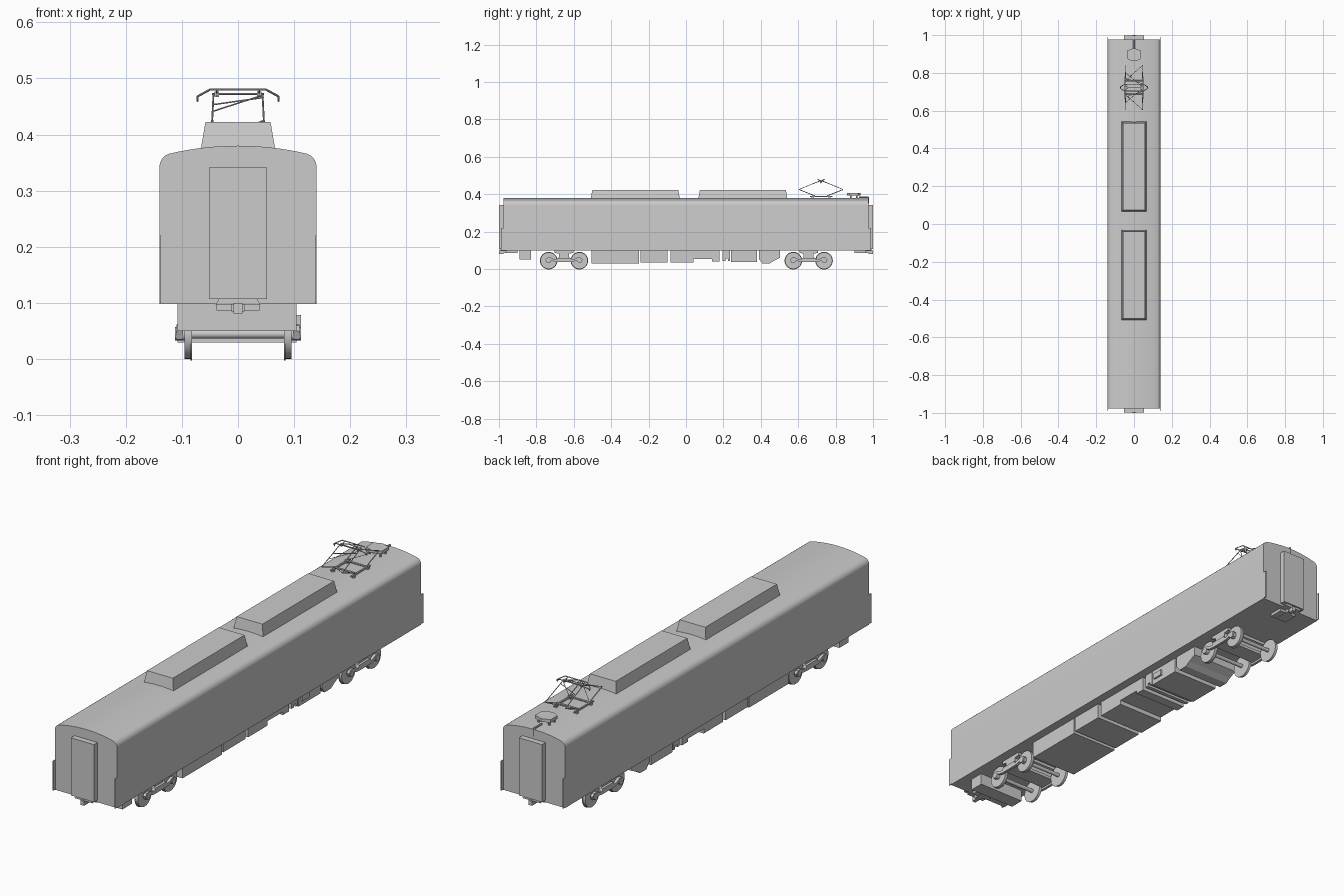
import bpy, bmesh, math
from mathutils import Vector, Matrix

if "Cube" in bpy.data.objects:
    bpy.data.objects.remove(bpy.data.objects["Cube"])


def finish(name, bm, smooth=False):
    bmesh.ops.recalc_face_normals(bm, faces=bm.faces)
    me = bpy.data.meshes.new(name)
    bm.to_mesh(me)
    bm.free()
    ob = bpy.data.objects.new(name, me)
    bpy.context.collection.objects.link(ob)
    if smooth:
        bpy.ops.object.select_all(action='DESELECT')
        ob.select_set(True)
        bpy.context.view_layer.objects.active = ob
        bpy.ops.object.shade_smooth_by_angle(angle=math.radians(32))
    return ob


def add_box(bm, x0, x1, y0, y1, z0, z1, taper=0.0):
    lo = [bm.verts.new((x, y, z0)) for x, y in ((x0, y0), (x1, y0), (x1, y1), (x0, y1))]
    t = taper
    hi = [bm.verts.new((x, y, z1)) for x, y in
          ((x0 + t, y0 + t), (x1 - t, y0 + t), (x1 - t, y1 - t), (x0 + t, y1 - t))]
    bm.faces.new(lo)
    bm.faces.new(hi)
    for i in range(4):
        j = (i + 1) % 4
        bm.faces.new((lo[i], lo[j], hi[j], hi[i]))


def add_prism(bm, pts, a, b, axis):
    # extrude a 2D profile: axis x uses (y, z), axis y uses (x, z), axis z uses (x, y)
    put = {'x': lambda p, c: (c, p[0], p[1]), 'y': lambda p, c: (p[0], c, p[1]),
           'z': lambda p, c: (p[0], p[1], c)}[axis]
    A = [bm.verts.new(put(p, a)) for p in pts]
    B = [bm.verts.new(put(p, b)) for p in pts]
    bm.faces.new(A)
    bm.faces.new(B)
    for i in range(len(pts)):
        j = (i + 1) % len(pts)
        bm.faces.new((A[i], A[j], B[j], B[i]))


def add_rod(bm, p, q, r, seg=8):
    p, q = Vector(p), Vector(q)
    d = q - p
    m = Matrix.Translation((p + q) / 2) @ d.to_track_quat('Z', 'Y').to_matrix().to_4x4()
    bmesh.ops.create_cone(bm, cap_ends=True, segments=seg, radius1=r, radius2=r,
                          depth=d.length, matrix=m)


def box(name, *a, **k):
    bm = bmesh.new()
    add_box(bm, *a, **k)
    return finish(name, bm)


def prism(name, pts, a, b, axis, smooth=False):
    bm = bmesh.new()
    add_prism(bm, pts, a, b, axis)
    return finish(name, bm, smooth)


# Body shell: straight sides, tight shoulder, shallow roof arc
half = [(0.14, 0.098), (0.14, 0.342)]
half += [(0.115 + 0.025 * math.cos(math.radians(t)), 0.342 + 0.025 * math.sin(math.radians(t)))
         for t in range(10, 71, 10)]
half += [(x, 0.380 - 0.0135 * (x / 0.12) ** 2) for x in (0.105, 0.09, 0.07, 0.05, 0.025)]
profile = half + [(0, 0.380)] + [(-x, z) for x, z in reversed(half)]
prism("body_shell", profile, -0.976, 0.976, 'y', True)

# End fittings: gangway, corner plates, step plate and coupler
for s, end in ((-1, "front"), (1, "rear")):
    def ends(a, b):
        return sorted((s * a, s * b))
    box(end + "_gangway", -0.052, 0.052, *ends(0.97, 0.999), 0.107, 0.341)
    for k, side in ((-1, "left"), (1, "right")):
        box(f"{end}_{side}_corner_plate", *sorted((k * 0.137, k * 0.1402)),
            *ends(0.97, 0.989), 0.1, 0.22)
    prism(end + "_step_plate", [(-0.04, 0.097), (0.04, 0.097), (0.034, 0.107), (-0.034, 0.107)],
          s * 0.96, s * 0.993, 'y')
    bm = bmesh.new()
    add_box(bm, -0.008, 0.008, *ends(0.975, 1.0), 0.081, 0.1)
    add_box(bm, -0.012, 0.012, *ends(0.91, 0.98), 0.085, 0.1)
    add_box(bm, -0.038, 0.038, *ends(0.90, 0.96), 0.086, 0.1)
    finish(end + "_coupler", bm)

# Roof cooling units
for y0, name in ((-0.51, "front"), (0.065, "rear")):
    box(name + "_cooling_unit", -0.067, 0.067, y0, y0 + 0.478, 0.37, 0.422, taper=0.009)

# Underfloor equipment cases: y0, y1, bottom
W = 0.108
cases = [(-0.89, -0.83, 0.05), (-0.505, -0.25, 0.029), (-0.243, -0.1, 0.035),
         (-0.083, 0.04, 0.035), (0.04, 0.14, 0.053), (0.14, 0.18, 0.04), (0.24, 0.38, 0.036)]
for i, (y0, y1, z) in enumerate(cases):
    box(f"equipment_case_{i + 1}", -W, W - 0.004, y0, y1, z, 0.1)
prism("notched_case", [(0.195, 0.1), (0.195, 0.044), (0.21, 0.044), (0.21, 0.055), (0.225, 0.055),
                       (0.225, 0.042), (0.235, 0.042), (0.235, 0.1)], -W, W - 0.004, 'x')
prism("chamfered_case", [(0.39, 0.1), (0.39, 0.053), (0.408, 0.03), (0.448, 0.03), (0.47, 0.044),
                         (0.503, 0.06), (0.503, 0.1)], -W, W - 0.004, 'x')
box("side_valve_box", 0.1, 0.112, 0.255, 0.3, 0.055, 0.078)

# Bogies: wheels, axles, bowed side frames, axle boxes and bolster
frame_top = [(-0.1, 0.05), (-0.09, 0.06), (-0.072, 0.061), (-0.055, 0.053), (-0.04, 0.05),
             (-0.035, 0.06)]
frame_low = [(0.035, 0.038), (0.05, 0.039), (0.068, 0.045), (0.078, 0.035), (0.093, 0.035)]
frame = (frame_top + [(-y, z) for y, z in reversed(frame_top)]
         + list(reversed(frame_low)) + [(-y, z) for y, z in frame_low])
for yc, name in ((-0.652, "front"), (0.656, "rear")):
    for dy, which in ((-0.082, "leading"), (0.082, "trailing")):
        bm = bmesh.new()
        y, z = yc + dy, 0.0445
        add_rod(bm, (-0.09, y, z), (0.09, y, z), 0.008, 16)
        for s in (-1, 1):
            add_rod(bm, (s * 0.084, y, z), (s * 0.095, y, z), 0.0445, 32)
            add_rod(bm, (s * 0.082, y, z), (s * 0.085, y, z), 0.047, 32)
            add_rod(bm, (s * 0.094, y, z), (s * 0.112, y, z), 0.012, 16)
        finish(f"{name}_{which}_wheelset", bm, True)
    for s, side in ((-1, "left"), (1, "right")):
        prism(f"{name}_{side}_bogie_frame", [(yc + y, z) for y, z in frame],
              s * 0.099, s * 0.110, 'x')
    bolster = [(-0.05, 0.1), (-0.05, 0.086), (-0.027, 0.082), (-0.027, 0.062), (-0.036, 0.058),
               (-0.036, 0.046)]
    prism(name + "_bolster", [(yc + y, z) for y, z in bolster]
          + [(yc - y, z) for y, z in reversed(bolster)], -0.1, 0.1, 'x')

# Pantograph: base frame, diamond arms, braces
PY, r = 0.722, 0.0016
bm = bmesh.new()
for s in (-1, 1):
    x = s * 0.046
    add_box(bm, x - 0.003, x + 0.003, PY - 0.06, PY + 0.06, 0.385, 0.391)
    for k in (-1, 1):
        add_box(bm, x - 0.004, x + 0.004, PY + k * 0.045 - 0.005, PY + k * 0.045 + 0.005,
                0.37, 0.388)
        add_rod(bm, (x, PY + k * 0.036, 0.392), (x, PY + k * 0.118, 0.425), r * 1.3)
        add_rod(bm, (x, PY + k * 0.118, 0.425), (x * 0.95, PY + k * 0.005, 0.472), r)
for k in (-1, 1):
    y = PY + k * 0.036
    add_rod(bm, (-0.05, y, 0.392), (0.05, y, 0.392), 0.004)
    add_rod(bm, (-0.046, y, 0.392), (0.046, PY + k * 0.118, 0.425), r * 0.7)
    add_rod(bm, (-0.046, PY + k * 0.08, 0.441), (0.044, PY + k * 0.005, 0.47), r * 0.8)
    add_rod(bm, (-0.046, PY + k * 0.05, 0.453), (0.046, PY + k * 0.02, 0.466), r * 0.8)
finish("pantograph_frame", bm)

# Collector head: twin strips with drooping horns
bm = bmesh.new()
for k in (-1, 1):
    y = PY + k * 0.018
    path = [(-0.072, PY, 0.459), (-0.072, PY + k * 0.004, 0.468), (-0.05, y, 0.48), (0.05, y, 0.48),
            (0.072, PY + k * 0.004, 0.468), (0.072, PY, 0.459)]
    for a, b in zip(path, path[1:]):
        add_rod(bm, a, b, 0.002)
for s in (-1, 1):
    add_box(bm, s * 0.038 - 0.004, s * 0.038 + 0.004, PY - 0.006, PY + 0.006, 0.467, 0.477)
    for k in (-1, 1):
        add_rod(bm, (s * 0.038, PY - k * 0.008, 0.468), (s * 0.038, PY + k * 0.018, 0.48), r)
add_rod(bm, (-0.046, PY, 0.472), (0.046, PY, 0.472), r)
finish("collector_head", bm)

# Roof switch box on feet, with cable run to the rear end
outline = [(-0.035, 0.875), (-0.035, 0.92), (-0.018, 0.924), (0, 0.932), (0.018, 0.924),
           (0.035, 0.92), (0.035, 0.875), (0.014, 0.862), (-0.014, 0.862)]
prism("roof_switch_box", outline, 0.394, 0.407, 'z')
bm = bmesh.new()
for x in (-0.024, 0.024):
    for y in (0.88, 0.912):
        add_rod(bm, (x, y, 0.37), (x, y, 0.396), 0.004)
finish("switch_box_feet", bm)
bm = bmesh.new()
add_rod(bm, (0, 0.925, 0.384), (0, 0.976, 0.384), 0.004)
add_rod(bm, (0, 0.974, 0.386), (0, 0.974, 0.35), 0.004)
finish("roof_cable", bm)
